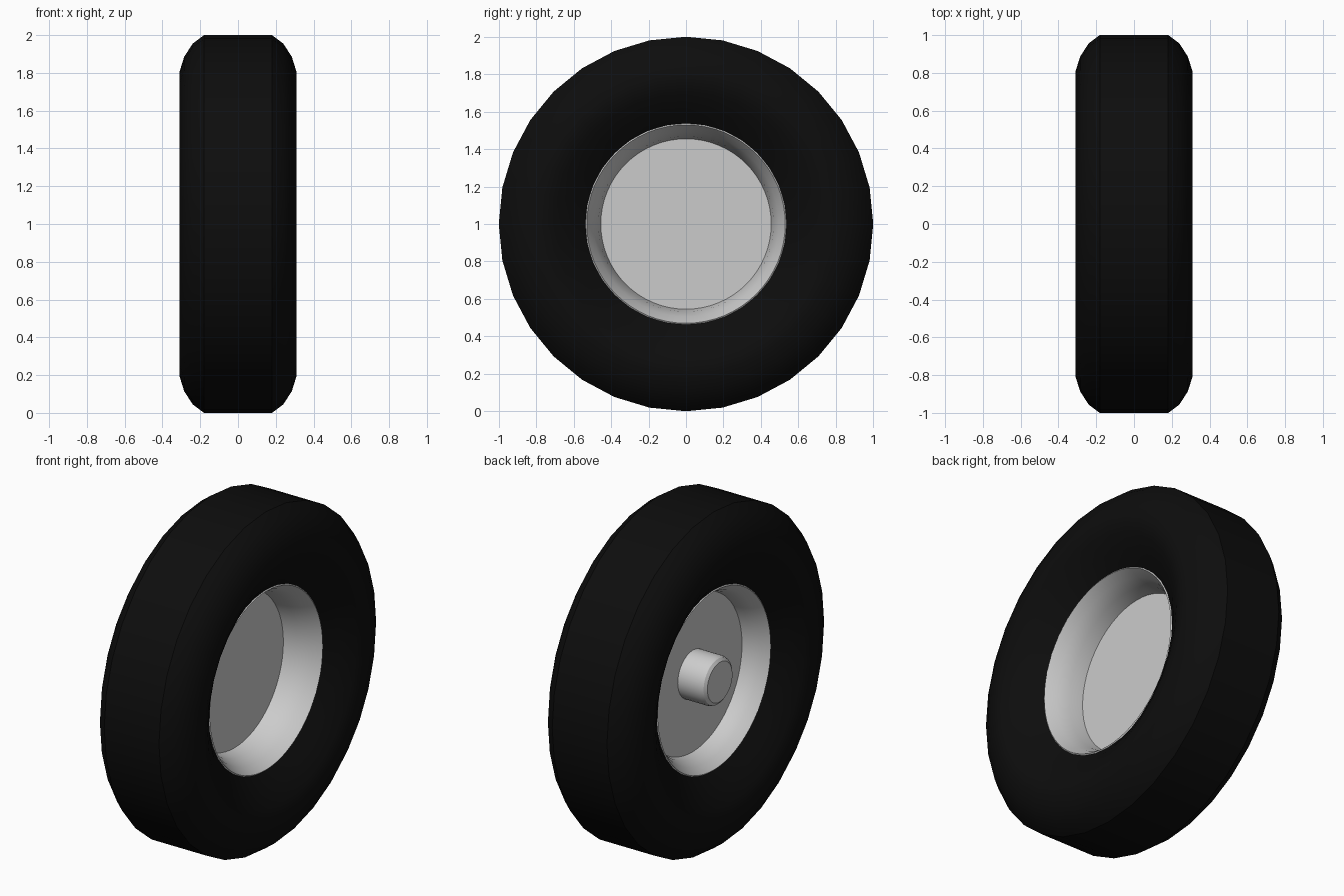
import bpy, bmesh, math
from mathutils import Vector

cube = bpy.data.objects.get("Cube")
if cube:
    bpy.data.objects.remove(cube, do_unlink=True)


def material(name, value):
    mat = bpy.data.materials.new(name)
    mat.use_nodes = True
    colour = (value, value, value, 1)
    mat.diffuse_color = colour
    bsdf = next(n for n in mat.node_tree.nodes if n.type == 'BSDF_PRINCIPLED')
    bsdf.inputs["Base Color"].default_value = colour
    bsdf.inputs["Roughness"].default_value = 0.7
    return mat


def lathe(name, profile, steps, mat, closed=False):
    """Spin (x, radius) points around the wheel axis."""
    bm = bmesh.new()
    verts = [bm.verts.new((x, 0, r)) for x, r in profile]
    pairs = list(zip(verts, verts[1:]))
    if closed:
        pairs.append((verts[-1], verts[0]))
    edges = [bm.edges.new(p) for p in pairs]
    bmesh.ops.spin(bm, geom=verts + edges, cent=(0, 0, 0), axis=(1, 0, 0),
                   angle=math.tau, steps=steps, use_merge=True)
    bmesh.ops.remove_doubles(bm, verts=bm.verts, dist=0.0005)
    bmesh.ops.recalc_face_normals(bm, faces=bm.faces)
    mesh = bpy.data.meshes.new(name)
    bm.to_mesh(mesh)
    bm.free()
    mesh.materials.append(mat)
    obj = bpy.data.objects.new(name, mesh)
    obj.location = Vector((0, 0, 1))
    bpy.context.collection.objects.link(obj)
    bpy.ops.object.select_all(action='DESELECT')
    obj.select_set(True)
    bpy.context.view_layer.objects.active = obj
    bpy.ops.object.shade_smooth_by_angle(angle=math.radians(32))
    return obj


rubber = material("black rubber", 0.004)
metal = material("light grey metal", 0.6)

# Tyre: flat tread, rounded shoulders, sidewalls sloping in to the rim
side = [(0.18, 1.0), (0.24, 0.955), (0.285, 0.885), (0.31, 0.805),
        (0.31, 0.755), (0.29, 0.7), (0.24, 0.615), (0.18, 0.535)]
lathe("tyre", side + [(-x, r) for x, r in reversed(side)], 32, rubber, closed=True)

# Rim: flared barrel on both sides of a flat centre plate
lathe("rim", [(0.165, 0.56), (0.187, 0.53), (0.13, 0.495), (0.06, 0.468),
              (-0.02, 0.455), (-0.02, 0), (-0.045, 0), (-0.045, 0.462),
              (-0.09, 0.472), (-0.14, 0.495), (-0.187, 0.53), (-0.165, 0.56)],
      64, metal, closed=True)

# Axle stub with a chamfered end, on one side only
lathe("axle_stub", [(-0.03, 0), (-0.03, 0.142), (-0.19, 0.142),
                    (-0.21, 0.135), (-0.223, 0.118), (-0.223, 0)], 32, metal)
